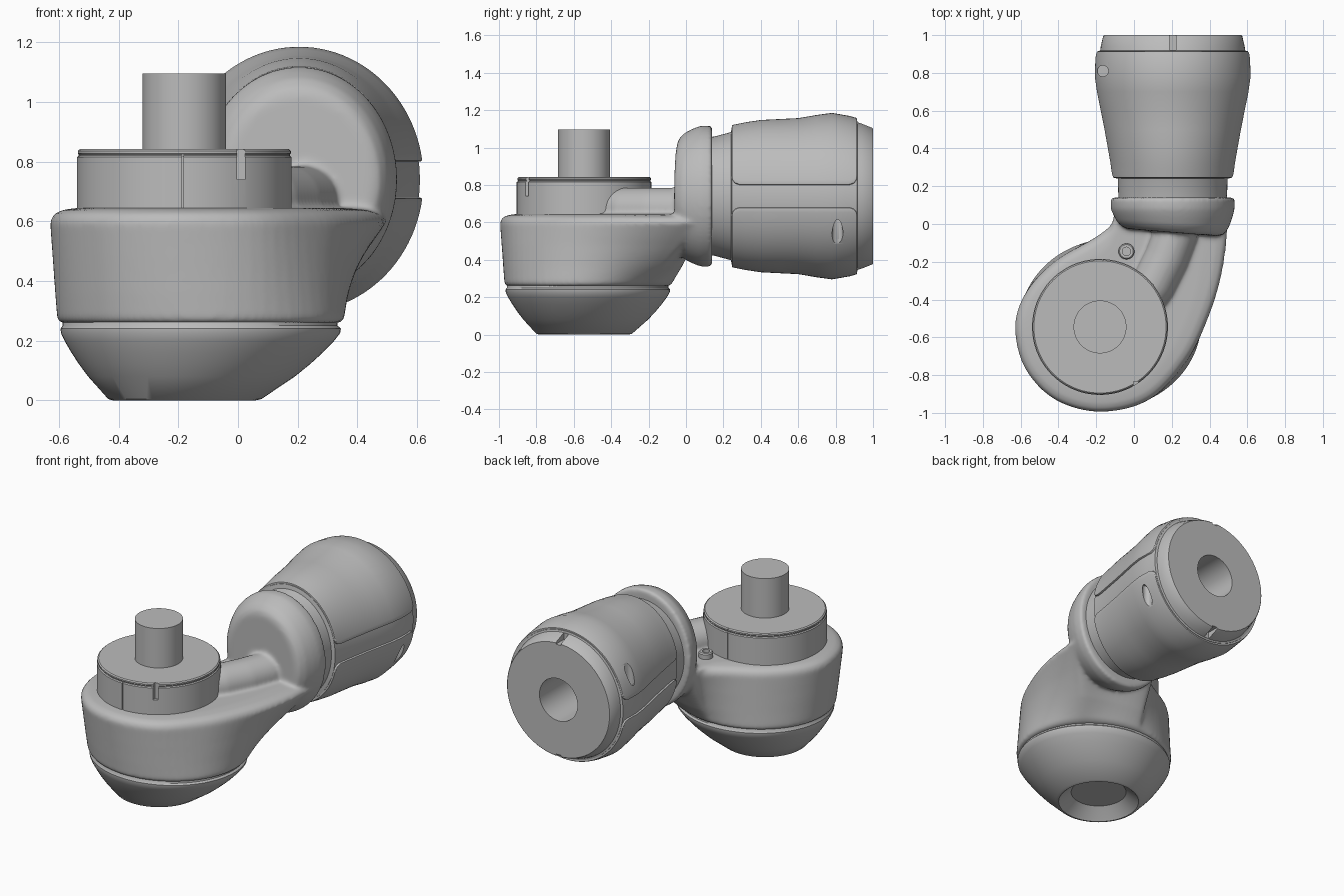
import bpy, bmesh, math
from mathutils import Vector

if "Cube" in bpy.data.objects:
    bpy.data.objects.remove(bpy.data.objects["Cube"], do_unlink=True)

SEG = 72
GREY = (0.5, 0.5, 0.5, 1.0)
mat = bpy.data.materials.new("plain_grey")
mat.use_nodes = True
mat.diffuse_color = GREY
mat.node_tree.nodes["Principled BSDF"].inputs["Base Color"].default_value = GREY

BASE = Vector((-0.18, -0.545, 0))     # upright axis
GRIP = Vector((0.205, 0, 0.74))       # horizontal axis


def angles(n=SEG):
    return [2 * math.pi * i / n for i in range(n)]


def ring_z(z, rx, ry=None, c=BASE):
    return [Vector((c.x + rx * math.cos(a), c.y + (ry or rx) * math.sin(a), z)) for a in angles()]


def ring_y(y, rx, rz, tilt=0):
    return [Vector((GRIP.x + rx * math.cos(a), y - tilt * rx * math.cos(a),
                    GRIP.z + rz * math.sin(a))) for a in angles()]


def loft(bm, rings):
    """Closed solid through a row of rings, capped at both ends."""
    rows = [[bm.verts.new(p) for p in r] for r in rings]
    n = len(rows[0])
    for a, b in zip(rows, rows[1:]):
        for i in range(n):
            bm.faces.new((a[i], a[(i + 1) % n], b[(i + 1) % n], b[i]))
    bm.faces.new(rows[0])
    bm.faces.new(rows[-1])


def box(bm, x, y, z):
    """Box from three (low, high) ranges."""
    loft(bm, [[Vector((x[i], y[j], h)) for i, j in ((0, 0), (1, 0), (1, 1), (0, 1))] for h in z])


def make(name, bm):
    bmesh.ops.recalc_face_normals(bm, faces=bm.faces)
    me = bpy.data.meshes.new(name)
    bm.to_mesh(me)
    bm.free()
    ob = bpy.data.objects.new(name, me)
    bpy.context.collection.objects.link(ob)
    me.materials.append(mat)
    return ob


def solid(name, rings):
    bm = bmesh.new()
    loft(bm, rings)
    return make(name, bm)


def cut(ob, cutter):
    m = ob.modifiers.new("cut", 'BOOLEAN')
    m.operation, m.solver, m.object = 'DIFFERENCE', 'EXACT', cutter


def finish(ob, angle=35):
    bpy.ops.object.select_all(action='DESELECT')
    ob.select_set(True)
    bpy.context.view_layer.objects.active = ob
    for m in list(ob.modifiers):
        bpy.ops.object.modifier_apply(modifier=m.name)
    bpy.ops.object.shade_smooth_by_angle(angle=math.radians(angle))


def smooth_loop(pts, steps=6):
    """Closed Catmull-Rom loop."""
    pts = [Vector(p) for p in pts]
    out, n = [], len(pts)
    for i in range(n):
        a, b, c, d = (pts[(i + k) % n] for k in (-1, 0, 1, 2))
        for s in range(steps):
            t = s / steps
            out.append(0.5 * (2 * b + (c - a) * t + (2 * a - 5 * b + 4 * c - d) * t * t
                              + (3 * b - a - 3 * c + d) * t ** 3))
    return out


# Lower bowl with a shallow recess underneath
BOWL = Vector((-0.125, -0.525, 0))


def bowl_ring(z, t):
    return ring_z(z, 0.25 + 0.22 * t, 0.25 + 0.19 * t, BASE.lerp(BOWL, t))


rings = [ring_z(0.065, 0.165), ring_z(0.01, 0.23), ring_z(0, 0.24)]
rings += [bowl_ring(z, t) for z, t in ((0.004, 0.03), (0.08, 0.44), (0.12, 0.62), (0.16, 0.78),
                                       (0.2, 0.92), (0.225, 0.99), (0.24, 1.0), (0.25, 0.96), (0.3, 0.94))]
finish(solid("lower_bowl", rings))

# Elbow body: teardrop housing, flange and spine fused together
outline = smooth_loop([(-.63, -.54), (-.58, -.76), (-.42, -.93), (-.18, -.995), (.08, -.93), (.28, -.72),
                       (.4, -.48), (.47, -.25), (.5, 0), (.47, .1), (.2, .1), (-.07, .1),
                       (-.12, .0), (-.22, -.08), (-.42, -.2), (-.57, -.36)])


def body_ring(z, t, scale):
    pts = []
    for p in outline:
        d = p - BOWL.xy
        a = math.atan2(d.y, d.x)
        low = BOWL.xy + Vector((0.48 * math.cos(a), 0.445 * math.sin(a)))
        q = BASE.xy + (low.lerp(p, t) - BASE.xy) * scale
        pts.append(Vector((q.x, q.y, z)))
    return pts


bm = bmesh.new()
loft(bm, [body_ring(*r) for r in ((0.258, 0, 0.97), (0.27, 0.03, 1), (0.36, 0.32, 1), (0.48, 0.66, 1),
                                  (0.6, 1, 1), (0.625, 1, 0.97), (0.638, 1, 0.91), (0.645, 1, 0.8))])
loft(bm, [ring_y(y, 0.328 * s, 0.377 * s, k) for y, s, k in (
    (-0.045, 0.74, 0.08), (-0.035, 0.82, 0.08), (-0.005, 0.9, 0.06), (0.04, 0.96, 0.03),
    (0.08, 1, 0), (0.14, 1, 0))])
path = [Vector(p) for p in ((0, -.45, .67), (.1, -.32, .67), (.17, -.18, .67), (.22, -.05, .67), (.23, .05, .67))]
tube = []
for i, p in enumerate(path):
    d = (path[min(i + 1, 4)] - path[max(i - 1, 0)]).normalized()
    side = d.cross(Vector((0, 0, 1)))
    tube.append([p + 0.115 * (side * math.cos(a) + Vector((0, 0, math.sin(a)))) for a in angles(32)])
loft(bm, tube)
body = make("elbow_body", bm)
m = body.modifiers.new("fuse", 'REMESH')
m.mode, m.voxel_size = 'VOXEL', 0.011
m = body.modifiers.new("blend", 'SMOOTH')
m.factor, m.iterations = 0.5, 10
finish(body, 50)

# Turntable disc with lip, notch and seams
disc = solid("top_disc", [ring_z(z, r) for z, r in (
    (0.6, 0.36), (0.815, 0.36), (0.82, 0.354), (0.824, 0.354), (0.828, 0.357), (0.836, 0.357), (0.842, 0.35))])
bm = bmesh.new()
box(bm, (-0.003, 0.023), (-0.9, -0.835), (0.74, 0.9))
box(bm, (-0.188, -0.183), (-0.95, -0.895), (0.6, 0.825))
box(bm, (-0.168, -0.163), (-0.195, -0.15), (0.6, 0.9))
disc_cutter = make("disc_cutter", bm)
cut(disc, disc_cutter)
finish(disc)

# Upright post
finish(solid("post", [ring_z(0.83, 0.14), ring_z(1.095, 0.14)]))

# Small screw beside the disc
SCREW = Vector((-0.04, -0.145, 0))
finish(solid("small_screw", [ring_z(z, r, None, SCREW) for z, r in (
    (0.6, 0.042), (0.675, 0.042), (0.682, 0.036), (0.682, 0.022), (0.66, 0.022))]))

# Grip: neck, barrel, end cap and bore
BARREL = [(0.245, 0.325, 0.38), (0.32, 0.334, 0.395), (0.4, 0.348, 0.407), (0.5, 0.366, 0.412), (0.6, 0.386, 0.417),
          (0.7, 0.406, 0.434), (0.78, 0.417, 0.445), (0.85, 0.417, 0.436), (0.915, 0.411, 0.417)]
rings = [ring_y(0.1, 0.29, 0.315), ring_y(0.15, 0.288, 0.318), ring_y(0.24, 0.29, 0.342)]
rings += [ring_y(y, rx - 0.012, rz - 0.012) for y, rx, rz in BARREL]
rings += [ring_y(y, rx, rz) for y, rx, rz in ((0.918, 0.384, 0.395), (0.94, 0.381, 0.388), (0.995, 0.368, 0.366),
                                              (1.0, 0.363, 0.361), (1.0, 0.135, 0.135), (0.7, 0.135, 0.135))]
grip = solid("grip", rings)

# Cutter for the two upright holes and the cap notches
bm = bmesh.new()
for s in (1, -1):
    hole = Vector((GRIP.x - s * 0.37, 0.81, 0))
    loft(bm, [ring_z(GRIP.z + s * h, 0.029, None, hole) for h in (0.11, 0.5)])
    box(bm, (0.187, 0.223), (0.92, 1.05), sorted((GRIP.z + s * 0.352, GRIP.z + s * 0.5)))
grip_cutter = make("grip_cutter", bm)
cut(grip, grip_cutter)
finish(grip)


def barrel_at(y):
    for (y0, a0, b0), (y1, a1, b1) in zip(BARREL, BARREL[1:]):
        if y <= y1:
            t = (y - y0) / (y1 - y0)
            return a0 + (a1 - a0) * t, b0 + (b1 - b0) * t
    return BARREL[-1][1:]


# Raised upper and lower grip panels with rounded corners
for name, s in (("upper_panel", 1), ("lower_panel", -1)):
    bm = bmesh.new()
    rows = []
    ends = ((0.245, 0.04), (0.25, 0.022), (0.262, 0.008), (0.285, 0))
    mids = [(b[0], 0) for b in BARREL[1:-2]]
    tails = [(1.16 - y, g) for y, g in reversed(ends)]
    for y, gap in list(ends) + mids + tails:
        rx, rz = barrel_at(y)
        a0 = math.asin((0.062 + gap) / rz)
        row = []
        for i in range(49):
            a = a0 + (math.pi - 2 * a0) * i / 48
            row.append(bm.verts.new((GRIP.x + rx * math.cos(a), y, GRIP.z + s * rz * math.sin(a))))
        rows.append(row)
    for a, b in zip(rows, rows[1:]):
        for i in range(48):
            f = (a[i], b[i], b[i + 1], a[i + 1])
            bm.faces.new(f if s > 0 else f[::-1])
    # thickness goes toward the grip axis
    mesh_faces = list(bm.faces)
    bmesh.ops.recalc_face_normals(bm, faces=mesh_faces)
    mid = mesh_faces[len(mesh_faces) // 2]
    if mid.normal.dot(mid.calc_center_median() - GRIP - Vector((0, 0.58, 0))) < 0:
        bmesh.ops.reverse_faces(bm, faces=mesh_faces)
    me = bpy.data.meshes.new(name)
    bm.to_mesh(me)
    bm.free()
    panel = bpy.data.objects.new(name, me)
    bpy.context.collection.objects.link(panel)
    me.materials.append(mat)
    m = panel.modifiers.new("thickness", 'SOLIDIFY')
    m.thickness, m.offset = 0.03, -1
    m = panel.modifiers.new("soft_edge", 'BEVEL')
    m.width, m.segments, m.angle_limit = 0.007, 2, math.radians(50)
    cut(panel, grip_cutter)
    finish(panel)

for c in (disc_cutter, grip_cutter):
    c.hide_render = True
    c.hide_set(True)
